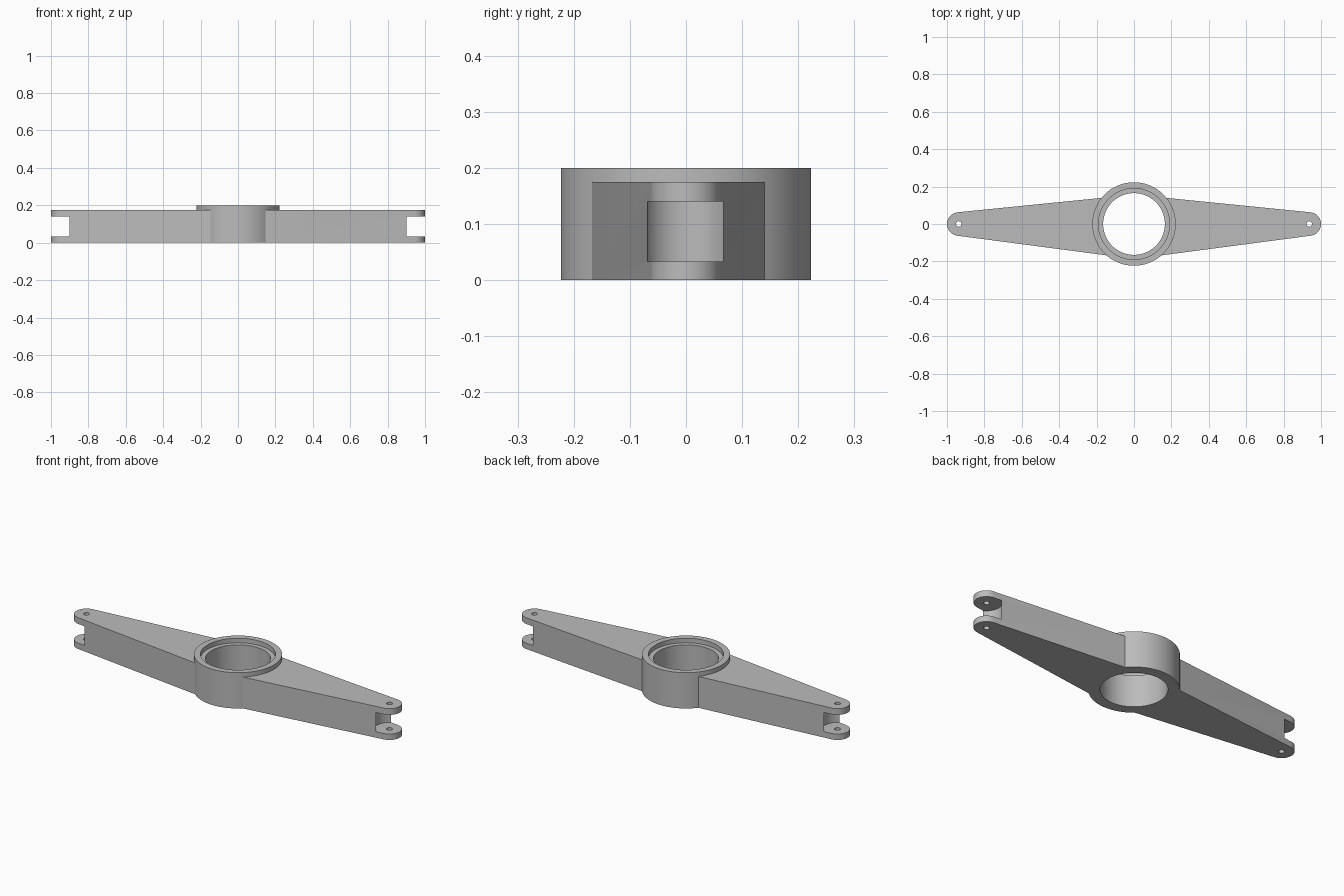
import bpy
import bmesh
from math import cos, sin, radians, tau

cube = bpy.data.objects.get("Cube")
if cube:
    bpy.data.objects.remove(cube, do_unlink=True)

HUB_R, BORE_R, SEAT_R = 0.223, 0.165, 0.19
HUB_TOP, ARM_TOP = 0.2, 0.175
PIN_X, TIP_R, PIN_R = 0.937, 0.063, 0.015
SLOT_R, SLOT_LOW, SLOT_HIGH = 0.077, 0.033, 0.14

grey = bpy.data.materials.new("machined grey")
grey.use_nodes = True
grey.diffuse_color = (0.5, 0.5, 0.5, 1)
grey.node_tree.nodes["Principled BSDF"].inputs["Base Color"].default_value = (0.5, 0.5, 0.5, 1)


def prism(name, outline, low, high):
    """Extrude a flat outline from low to high."""
    bm = bmesh.new()
    face = bm.faces.new([bm.verts.new((x, y, low)) for x, y in outline])
    top = bmesh.ops.extrude_face_region(bm, geom=[face])["geom"]
    bmesh.ops.translate(bm, vec=(0, 0, high - low),
                        verts=[v for v in top if isinstance(v, bmesh.types.BMVert)])
    bmesh.ops.recalc_face_normals(bm, faces=bm.faces)
    mesh = bpy.data.meshes.new(name)
    bm.to_mesh(mesh)
    bm.free()
    mesh.materials.append(grey)
    obj = bpy.data.objects.new(name, mesh)
    bpy.context.collection.objects.link(obj)
    return obj


def disc(name, x, radius, low, high, sides=96):
    ring = [(x + radius * cos(tau * i / sides), radius * sin(tau * i / sides))
            for i in range(sides)]
    return prism(name, ring, low, high)


def combine(target, tool, operation):
    """Apply a boolean and discard the tool."""
    mod = target.modifiers.new(operation, "BOOLEAN")
    mod.operation = operation
    mod.solver = "EXACT"
    mod.object = tool
    bpy.context.view_layer.objects.active = target
    bpy.ops.object.modifier_apply(modifier=mod.name)
    bpy.data.objects.remove(tool, do_unlink=True)


# Tapered arms with rounded tips, slightly deeper on the front side
steps = 24
angles = [radians(-82.5 + 166.8 * i / steps) for i in range(steps + 1)]
tip = [(PIN_X + TIP_R * cos(a), TIP_R * sin(a)) for a in angles]
outline = [(0, -0.187)] + tip + [(0, 0.157)] + [(-x, y) for x, y in reversed(tip)]
lever = prism("double_arm_lever", outline, 0, ARM_TOP)

# Central hub, bore and bearing seat
combine(lever, disc("hub", 0, HUB_R, 0, HUB_TOP), "UNION")
combine(lever, disc("bore", 0, BORE_R, -0.1, 0.3), "DIFFERENCE")
combine(lever, disc("bearing_seat", 0, SEAT_R, ARM_TOP, 0.3), "DIFFERENCE")

# Fork slots and pin holes at both ends
for side in (-1, 1):
    x = side * PIN_X
    combine(lever, disc("fork_slot", x, SLOT_R, SLOT_LOW, SLOT_HIGH, 64), "DIFFERENCE")
    combine(lever, disc("pin_hole", x, PIN_R, -0.1, 0.3, 24), "DIFFERENCE")

# Smooth round walls, crisp machined edges
bpy.ops.object.select_all(action="DESELECT")
lever.select_set(True)
bpy.context.view_layer.objects.active = lever
bpy.ops.object.shade_smooth_by_angle(angle=radians(25))
